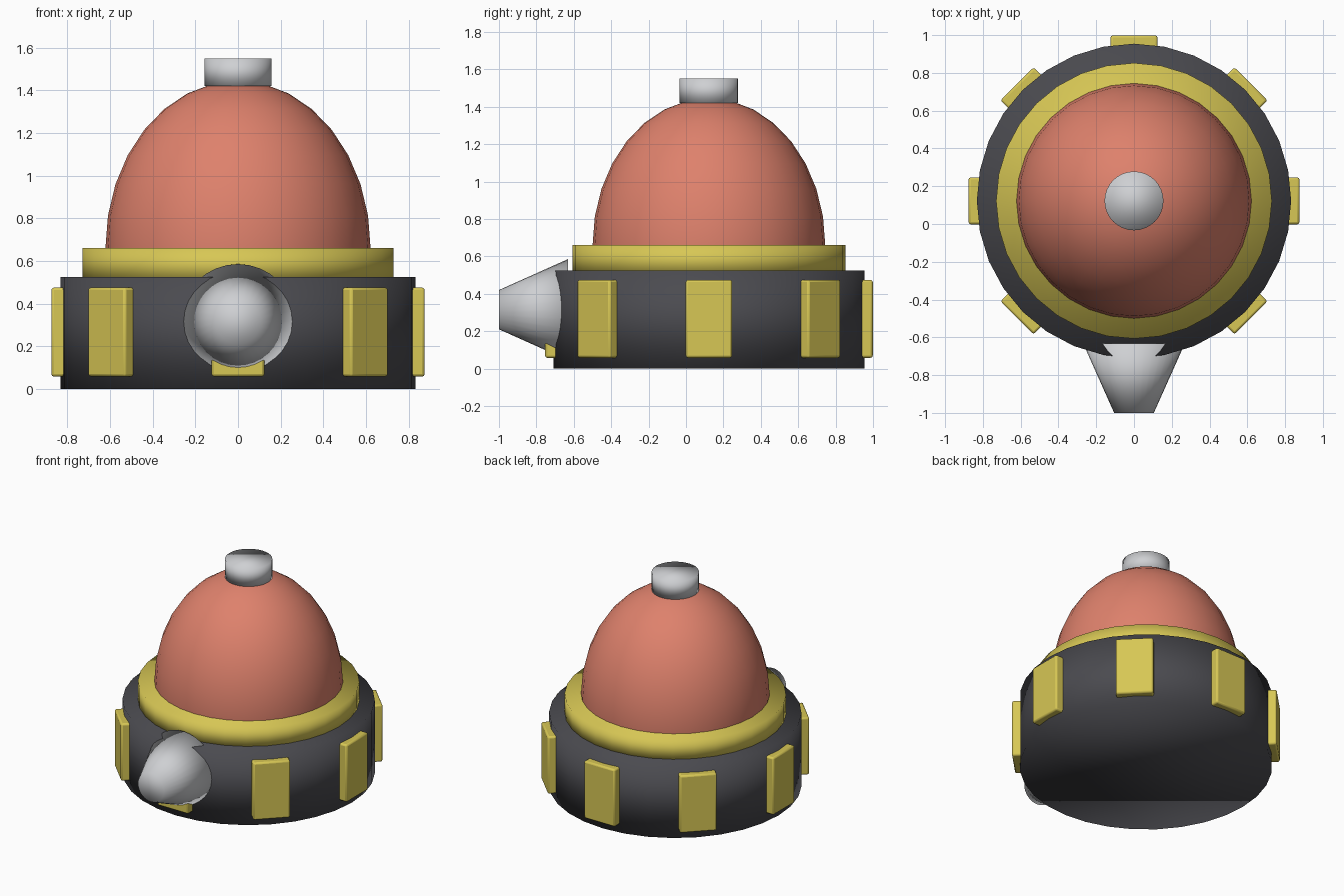
import bpy, math

if "Cube" in bpy.data.objects:
    bpy.data.objects.remove(bpy.data.objects["Cube"])

CY = 0.1225  # y of the body's axis


def material(name, rgb):
    m = bpy.data.materials.new(name)
    m.diffuse_color = (*rgb, 1)
    m.use_nodes = True
    m.node_tree.nodes["Principled BSDF"].inputs["Base Color"].default_value = m.diffuse_color
    return m


dark = material("dark_grey", (0.07, 0.07, 0.08))
yellow = material("yellow", (0.68, 0.57, 0.09))
red = material("coral_red", (0.73, 0.22, 0.15))
silver = material("light_grey", (0.62, 0.63, 0.65))


def finish(name, mat, smooth=True):
    ob = bpy.context.object
    ob.name = name
    ob.data.materials.append(mat)
    if smooth:
        bpy.ops.object.shade_smooth()
    return ob


def drum(name, mat, r, z0, z1):
    bpy.ops.mesh.primitive_cylinder_add(vertices=32, radius=r, depth=z1 - z0,
                                        location=(0, CY, (z0 + z1) / 2))
    return finish(name, mat)


# Stacked round body
drum("base", dark, 0.832, 0, 0.525)
drum("collar", yellow, 0.73, 0.50, 0.66)
drum("top_cap", silver, 0.156, 1.42, 1.55)

# Tall dome, lower half hidden in the base (kept above the floor)
bpy.ops.mesh.primitive_uv_sphere_add(segments=32, ring_count=16, radius=1, location=(0, CY, 0.66))
dome = finish("dome", red)
dome.scale = (0.622, 0.622, 0.785)
for v in dome.data.vertices:
    v.co.z = max(v.co.z, -0.5)

# Tapered nozzle pointing forward
bpy.ops.mesh.primitive_cone_add(vertices=32, radius1=0.27, radius2=0.105, depth=0.368,
                                location=(0, -0.816, 0.315), rotation=(math.pi / 2, 0, 0))
finish("nozzle", silver)

# Eight bevelled plates around the base
for i in range(8):
    a = i * math.pi / 4
    r = 0.816
    bpy.ops.mesh.primitive_cube_add(size=1, location=(r * math.cos(a), CY + r * math.sin(a), 0.266),
                                    rotation=(0, 0, a))
    plate = finish(f"side_plate_{i + 1}", yellow, smooth=False)
    plate.scale = (0.12, 0.248, 0.417)
    bpy.ops.object.transform_apply(location=False, rotation=False, scale=True)
    bevel = plate.modifiers.new("edge_bevel", "BEVEL")
    bevel.width = 0.012
    bevel.segments = 2
    bpy.ops.object.shade_smooth_by_angle(angle=math.radians(50))
